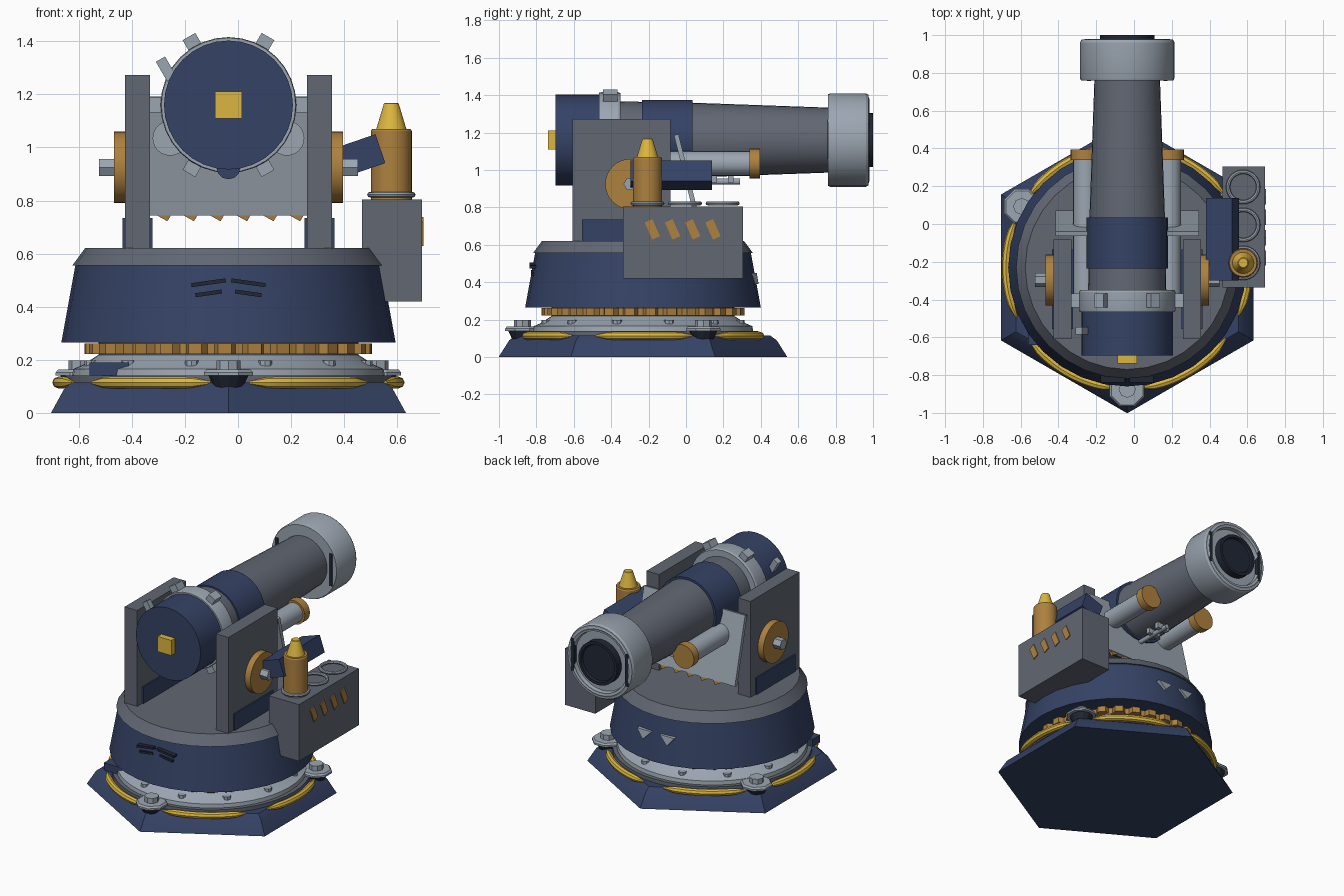
import bpy, bmesh
from math import sin, cos, pi, radians
from mathutils import Vector, Matrix, Euler

if "Cube" in bpy.data.objects:
    bpy.data.objects.remove(bpy.data.objects["Cube"])

CX, CY, AZ = -0.036, -0.23, 1.16      # turret axis and barrel height


def mat(name, c):
    m = bpy.data.materials.new(name)
    m.diffuse_color = (*c, 1)
    m.use_nodes = True
    m.node_tree.nodes["Principled BSDF"].inputs["Base Color"].default_value = m.diffuse_color
    return m


NAVY = mat("navy", (0.035, 0.055, 0.13))
DARK = mat("dark", (0.015, 0.02, 0.035))
STEEL = mat("steel", (0.12, 0.135, 0.17))
LIGHT = mat("light_steel", (0.33, 0.38, 0.44))
GOLD = mat("brass", (0.42, 0.22, 0.05))
YELLOW = mat("yellow", (0.72, 0.47, 0.05))


def finish(name, bm, m):
    bmesh.ops.recalc_face_normals(bm, faces=bm.faces)
    me = bpy.data.meshes.new(name)
    bm.to_mesh(me)
    bm.free()
    o = bpy.data.objects.new(name, me)
    bpy.context.collection.objects.link(o)
    me.materials.append(m)
    return o


def lathe(name, prof, m, at=(0, 0, 0), axis='Z', n=32, phase=0.0):
    """Revolve (radius, height) points about an axis and cap both ends."""
    bm = bmesh.new()
    rings = []
    for r, h in prof:
        ring = []
        for i in range(n):
            a = phase + 2 * pi * i / n
            u, v = r * cos(a), r * sin(a)
            p = {'Z': (u, v, h), 'Y': (u, h, v), 'X': (h, u, v)}[axis]
            ring.append(bm.verts.new(Vector(p) + Vector(at)))
        rings.append(ring)
    for a, b in zip(rings, rings[1:]):
        for i in range(n):
            bm.faces.new((a[i], a[i - 1], b[i - 1], b[i]))
    bm.faces.new(rings[0])
    bm.faces.new(rings[-1])
    return finish(name, bm, m)


def cyl(name, r, h0, h1, m, at, axis='Z', n=24):
    return lathe(name, [(r, h0), (r, h1)], m, at, axis, n)


def box(name, c, s, m, rot=(0, 0, 0)):
    bm = bmesh.new()
    bmesh.ops.create_cube(bm, size=1, matrix=Matrix.LocRotScale(
        Vector(c), Euler([radians(a) for a in rot]), Vector(s)))
    return finish(name, bm, m)


def prism(name, pts, depth, m):
    """Extrude a polygon of 3D points by a vector."""
    bm = bmesh.new()
    f = bm.faces.new([bm.verts.new(p) for p in pts])
    g = bmesh.ops.extrude_face_region(bm, geom=[f])
    bmesh.ops.translate(bm, vec=depth, verts=[v for v in g['geom'] if isinstance(v, bmesh.types.BMVert)])
    return finish(name, bm, m)


def ring(name, R, r, m, at, rot=(0, 0, 0)):
    bpy.ops.mesh.primitive_torus_add(major_radius=R, minor_radius=r, major_segments=32,
                                     minor_segments=8, location=at, rotation=rot)
    bpy.context.object.name = name
    bpy.context.object.data.materials.append(m)


C = (CX, CY, 0)

# hexagonal base and stepped ring plate
lathe("base_hex", [(.772, 0), (.715, .09), (.68, .115)], NAVY, C, n=6, phase=pi / 6)
cyl("base_disc", .615, .1, .14, STEEL, C, n=48)
lathe("base_ring", [(.59, .135), (.585, .165), (.55, .18), (.48, .225)], LIGHT, C, n=48)
for i in range(12):
    a = 2 * pi * (i + .5) / 12
    cyl("ring_bolt", .026, .16, .197, LIGHT, (CX + .535 * cos(a), CY + .535 * sin(a), 0), n=8)

# six yellow bumper arcs with tapered ends
for k in range(6):
    cu = bpy.data.curves.new("bumper_arc", 'CURVE')
    cu.dimensions, cu.bevel_depth, cu.bevel_resolution, cu.use_fill_caps = '3D', .022, 2, True
    sp = cu.splines.new('POLY')
    sp.points.add(16)
    for i, p in enumerate(sp.points):
        t = i / 16
        a = radians(-90 + 60 * k + 7 + 47 * t)
        p.co = (CX + .642 * cos(a), CY + .642 * sin(a), .114, 1)
        p.radius = min(1, .3 + 5 * min(t, 1 - t))
    cu.materials.append(YELLOW)
    o = bpy.data.objects.new("bumper_arc", cu)
    bpy.context.collection.objects.link(o)
    bpy.ops.object.select_all(action='DESELECT')
    o.select_set(True)
    bpy.context.view_layer.objects.active = o
    bpy.ops.object.convert(target='MESH')

# three anchor feet
for deg in (-90, 30, 150):
    a = radians(deg)
    p = (CX + .645 * cos(a), CY + .645 * sin(a), 0)
    lathe("anchor_socket", [(.05, .085), (.075, .14)], DARK, p, n=12)
    lathe("anchor_plate", [(.1, .14), (.1, .152), (.09, .163)], LIGHT, p, n=8, phase=pi / 8)
    cyl("anchor_bolt", .045, .16, .197, LIGHT, p, n=8)
box("base_latch", (-.485, -.6, .165), (.15, .08, .05), NAVY)

# toothed slewing gear
T, pts = 30, []
for i in range(T):
    for f, r in ((0, .51), (.15, .542), (.6, .542), (.75, .51)):
        a = 2 * pi * (i + f) / T
        pts.append((CX + r * cos(a), CY + r * sin(a), .222))
prism("slewing_gear", pts, (0, 0, .04), GOLD)
cyl("gear_neck", .49, .2, .28, STEEL, C, n=48)

# turret drum and collar
lathe("turret_drum", [(.63, .265), (.577, .556)], NAVY, C, n=32)
lathe("turret_collar", [(.588, .556), (.54, .621)], STEEL, C, n=32)
for s in (-1, 1):
    for i in range(3):
        box("front_vent", (CX + s * .075, CY - .588 + .008 * i, .49 - .04 * i),
            (.13 - .03 * i, .04, .015), DARK, (0, s * 8, 0))
    x = CX + s * .03
    prism("rear_vent", [(x, CY + .58, .45), (x + s * .11, CY + .58, .45),
                        (x + s * .06, CY + .59, .39)], (0, .028, 0), LIGHT)

# mirrored cradle: cheeks, trunnions, recoil cylinders
for s in (-1, 1):
    box("cheek_plate", (CX + s * .343, -.345, .945), (.094, .525, .655), STEEL)
    box("cheek_foot", (CX + s * .343, -.345, .677), (.112, .42, .116), NAVY)
    at = (CX, -.297, .925)
    h = sorted((s * .38, s * .432))
    cyl("trunnion_disc", .135, *h, GOLD, at, 'X', 32)
    h = sorted((s * .42, s * .488))
    cyl("trunnion_pin", .037, *h, LIGHT, at, 'X', 6)
    r = (CX + s * .22, 0, 1.035)
    cyl("recoil_cylinder", .066, -.43, .345, LIGHT, r, 'Y')
    cyl("recoil_cap", .08, .34, .395, GOLD, r, 'Y')

# slanted shield with a brass saw edge
box("shield_plate", (CX, .003, .968), (.76, .025, .455), LIGHT, (14, 0, 0))
for i in range(6):
    x = CX - .29 + .1 * i
    prism("shield_tooth", [(x, .046, .755), (x + .08, .046, .755), (x + .06, .05, .722)],
          (0, .02, 0), GOLD)

# barrel along +y
B = (CX, 0, AZ)
cyl("breech", .243, -.697, -.46, NAVY, B, 'Y', 32)
box("breech_button", (CX, -.715, AZ), (.103, .045, .103), YELLOW)
lathe("breech_ring", [(.253, -.465), (.256, -.455), (.256, -.36), (.25, -.35)], LIGHT, B, 'Y')
lathe("barrel", [(.207, -.36), (.2, .03), (.173, .78)], STEEL, B, 'Y')
cyl("barrel_sleeve", .215, -.235, .035, NAVY, B, 'Y')
for deg in (0, 60, 120, 180, 240, 300):
    a = radians(deg)
    box("ring_lug", (CX + .268 * cos(a), -.405, AZ + .268 * sin(a)), (.06, .075, .055), LIGHT, (0, -deg, 0))
box("breech_lever", (CX - .235, -.565, AZ + .136), (.085, .04, .04), LIGHT, (0, 60, 0))

# muzzle brake
lathe("muzzle", [(.165, .76), (.245, .76), (.25, .772), (.25, .962), (.242, .976), (.205, .976),
                 (.2, .95), (.13, .95)], LIGHT, B, 'Y')
ring("muzzle_rim", .222, .014, LIGHT, (CX, .966, AZ), (pi / 2, 0, 0))
lathe("muzzle_core", [(.145, .9), (.145, 1.0), (.125, 1.0), (.12, .985)], DARK, B, 'Y')
for s in (-1, 1):
    box("muzzle_slot", (CX + s * .203, .868, AZ), (.022, .224, .22), DARK)

# under-barrel rod and clamp
cyl("under_breech_pod", .045, -.6, -.42, NAVY, (CX, 0, .925), 'Y', 12)
cyl("under_rod", .016, -.05, .29, LIGHT, (CX, 0, .94), 'Y', 12)
for y in (.15, .24):
    box("rod_clamp", (CX, y, .955), (.09, .03, .045), LIGHT)

# ammunition box with stripes, cups and one shell
box("ammo_box", (.581, -.016, .612), (.226, .642, .385), STEEL)
for i in range(4):
    box("ammo_stripe", (.696, -.18 + .108 * i, .683), (.008, .045, .1), GOLD, (24, 0, 0))
for y in (.196, -.005, -.206):
    ring("ammo_cup", .08, .011, LIGHT, (.578, y, .822))
S = (.578, -.206, 0)
lathe("shell_case", [(.077, .8), (.077, 1.062), (.072, 1.07)], GOLD, S)
lathe("shell_tip", [(.058, 1.065), (.028, 1.165), (.024, 1.168)], YELLOW, S)
box("feed_chute", (.468, -.08, .972), (.145, .436, .115), NAVY, (0, -19, 0))

# crisp smooth shading
bpy.ops.object.select_all(action='SELECT')
bpy.context.view_layer.objects.active = bpy.data.objects["barrel"]
bpy.ops.object.shade_smooth_by_angle(angle=radians(25))
